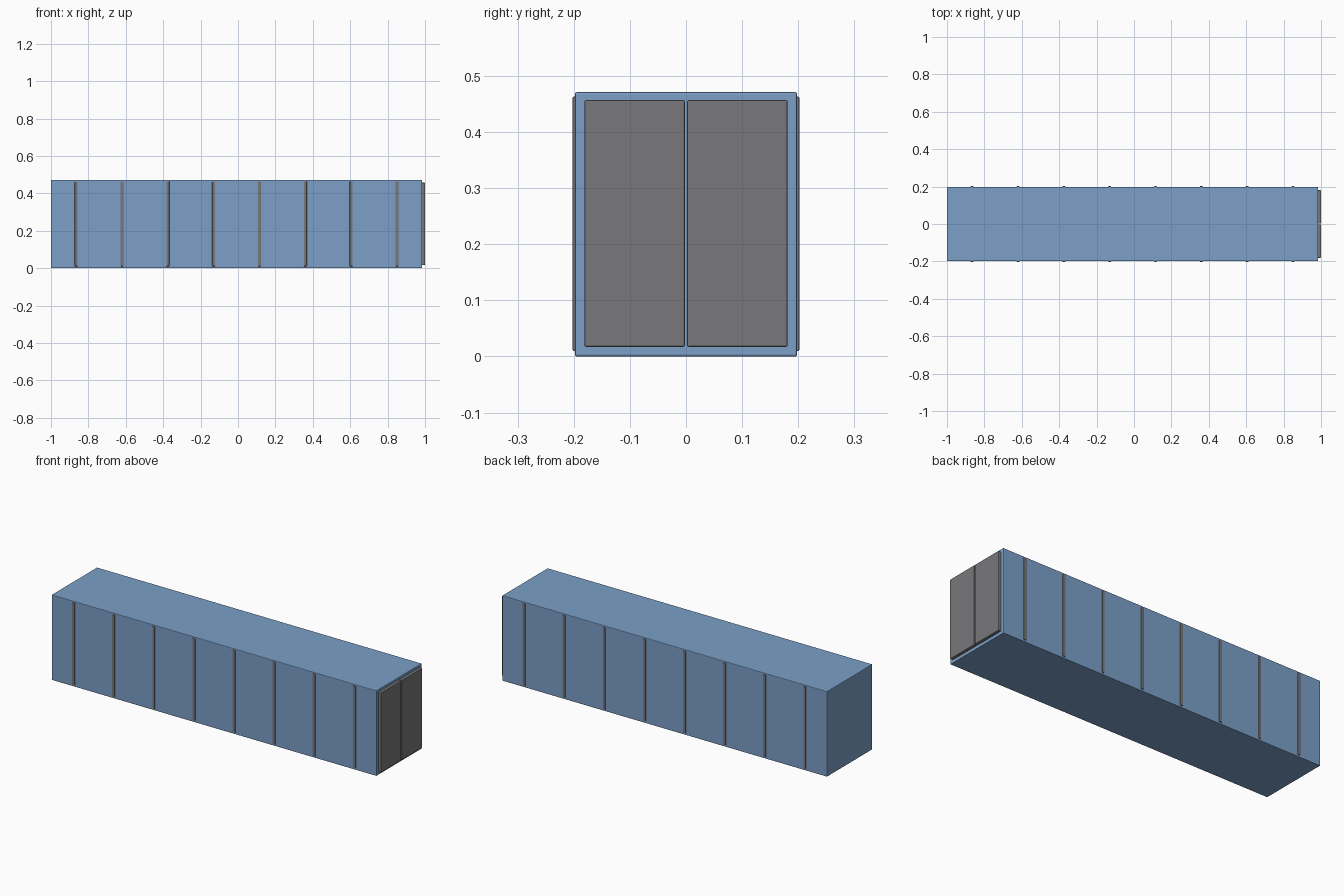
import bpy
import bmesh

if "Cube" in bpy.data.objects:
    bpy.data.objects.remove(bpy.data.objects["Cube"])


def material(name, color):
    m = bpy.data.materials.new(name)
    m.diffuse_color = (*color, 1.0)
    m.use_nodes = True
    m.node_tree.nodes["Principled BSDF"].inputs["Base Color"].default_value = m.diffuse_color
    return m


blue = material("blue_paint", (0.2, 0.35, 0.58))
dark = material("dark_steel", (0.19, 0.19, 0.2))


def box(name, lo, hi, mat, bevel):
    """Bevelled box spanning the corners lo and hi."""
    bm = bmesh.new()
    bmesh.ops.create_cube(bm, size=1)
    for v in bm.verts:
        v.co = [(a + b) / 2 + c * (b - a) for a, b, c in zip(lo, hi, v.co)]
    bmesh.ops.bevel(bm, geom=bm.edges[:], offset=bevel, segments=2,
                    profile=0.5, affect='EDGES')
    mesh = bpy.data.meshes.new(name)
    bm.to_mesh(mesh)
    bm.free()
    mesh.materials.append(mat)
    obj = bpy.data.objects.new(name, mesh)
    bpy.context.collection.objects.link(obj)
    return obj


# Container body
box("container_body", (-1, -0.198, 0), (0.984, 0.198, 0.471), blue, 0.003)

for side, label in ((-1, "front"), (1, "back")):
    # Vertical ribs along each long wall
    for i in range(8):
        x = -0.865 + i * 0.245
        y0, y1 = sorted((side * 0.192, side * 0.202))
        box(f"{label}_rib_{i + 1}", (x - 0.008, y0, 0.01),
            (x + 0.008, y1, 0.463), dark, 0.002)
    # End door leaf
    y0, y1 = sorted((side * 0.002, side * 0.181))
    box(f"{label}_door", (0.98, y0, 0.017), (1.0, y1, 0.457), dark, 0.003)
